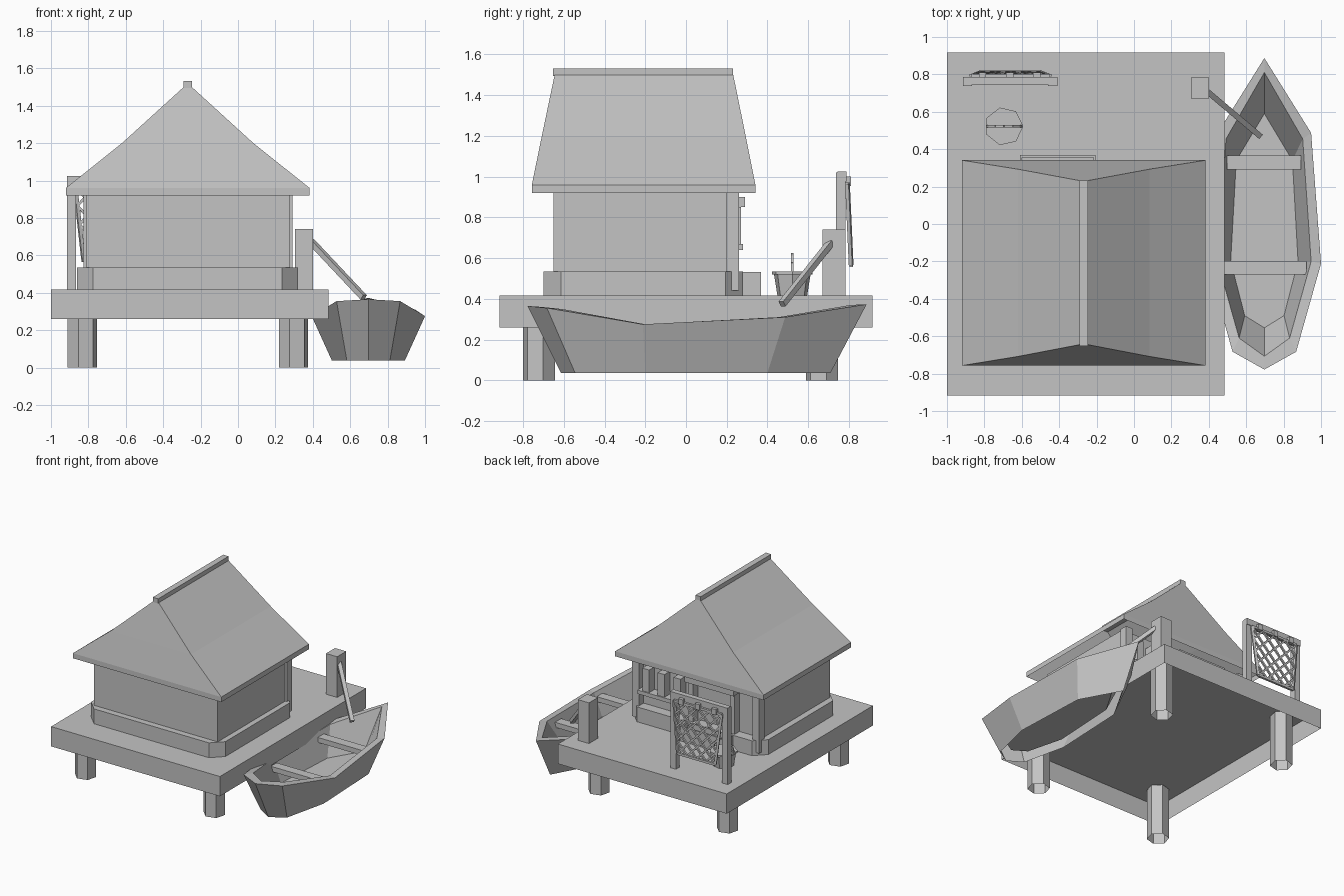
import bpy, bmesh, math
from mathutils import Vector, Matrix

if "Cube" in bpy.data.objects:
    bpy.data.objects.remove(bpy.data.objects["Cube"], do_unlink=True)

grey = bpy.data.materials.new("plain_grey")
grey.use_nodes = True
colour = (0.55, 0.55, 0.55, 1)
grey.diffuse_color = colour
grey.node_tree.nodes["Principled BSDF"].inputs["Base Color"].default_value = colour


def finish(name, bm):
    """Turn a bmesh into a named object."""
    bmesh.ops.recalc_face_normals(bm, faces=bm.faces)
    mesh = bpy.data.meshes.new(name)
    bm.to_mesh(mesh)
    bm.free()
    mesh.materials.append(grey)
    obj = bpy.data.objects.new(name, mesh)
    bpy.context.collection.objects.link(obj)
    return obj


def box(name, x, y, z):
    """Box from (low, high) pairs."""
    spans = (x, y, z)
    mid = Vector([(a + b) / 2 for a, b in spans])
    size = Matrix.Diagonal([b - a for a, b in spans] + [1])
    bm = bmesh.new()
    bmesh.ops.create_cube(bm, size=1, matrix=Matrix.Translation(mid) @ size)
    return finish(name, bm)


def add_beam(bm, a, b, width):
    """Square bar between two points."""
    a, b = Vector(a), Vector(b)
    turn = (b - a).to_track_quat('Z', 'Y').to_matrix().to_4x4()
    size = Matrix.Diagonal((width, width, (b - a).length, 1))
    bmesh.ops.create_cube(bm, size=1, matrix=Matrix.Translation((a + b) / 2) @ turn @ size)


def loft(name, rings):
    """Bridge matching rings, open at the base and capped at the end."""
    bm = bmesh.new()
    loops = [[bm.verts.new(p) for p in ring] for ring in rings]
    for low, high in zip(loops, loops[1:]):
        for i in range(len(low)):
            j = (i + 1) % len(low)
            bm.faces.new((low[i], low[j], high[j], high[i]))
    bm.faces.new(loops[-1])
    return finish(name, bm)


def polygon(cx, cy, z, radius, sides, turn=0):
    return [(cx + radius * math.cos(turn + math.tau * i / sides),
             cy + radius * math.sin(turn + math.tau * i / sides), z) for i in range(sides)]


def rectangle(x0, x1, y0, y1, z):
    return [(x0, y0, z), (x1, y0, z), (x1, y1, z), (x0, y1, z)]


# Hollow deck on hexagonal stilts
loft("deck", [rectangle(-1, 0.483, -0.917, 0.917, z) for z in (0.26, 0.417)])
for x in (-0.833, 0.297):
    for y in (-0.722, 0.668):
        loft("stilt", [polygon(x, y, z, 0.081, 6, math.radians(15)) for z in (0, 0.41)])

# Plinth with cut corners
x0, x1, y0, y1, c = -0.86, 0.32, -0.70, 0.28, 0.085
outline = [(x0 + c, y0), (x1 - c, y0), (x1, y0 + c), (x1, y1 - c),
           (x1 - c, y1), (x0 + c, y1), (x0, y1 - c), (x0, y0 + c)]
loft("plinth", [[(x, y, z) for x, y in outline] for z in (0.417, 0.535)])

# Walls, corner posts, door and window
box("walls", (-0.81, 0.277), (-0.65, 0.2), (0.53, 0.93))
for x in (-0.825, 0.232):
    box("corner_post", (x, x + 0.06), (0.196, 0.26), (0.44, 0.93))
box("door_lintel", (-0.62, -0.19), (0.19, 0.29), (0.85, 0.90))
for x in (-0.61, -0.245):
    box("door_jamb", (x, x + 0.04), (0.19, 0.26), (0.53, 0.86))
box("window_sill", (-0.17, 0.23), (0.19, 0.28), (0.64, 0.67))
for x in (-0.14, 0.0, 0.135):
    box("window_slat", (x, x + 0.06), (0.19, 0.27), (0.66, 0.85))

# Open crate by the door
rim = (-0.61, -0.205, 0.275, 0.368)
inside = (-0.598, -0.217, 0.287, 0.356)
loft("door_crate", [rectangle(*rim, 0.417), rectangle(*rim, 0.533),
                    rectangle(*inside, 0.533), rectangle(*inside, 0.43)])

# Hollow roof with two slopes and leaning gables
loft("roof", [rectangle(-0.92, 0.383, -0.757, 0.341, 0.92),
              rectangle(-0.92, 0.383, -0.757, 0.341, 0.96),
              rectangle(-0.62, 0.082, -0.708, 0.293, 1.2),
              rectangle(-0.29, -0.247, -0.645, 0.232, 1.5)])
box("ridge_beam", (-0.292, -0.245), (-0.652, 0.232), (1.495, 1.532))


# Boat hull, outside then inside
def hull_ring(half):
    cx = 0.697
    return ([(cx + dx, y, z) for dx, y, z in half]
            + [(cx - dx, y, z) for dx, y, z in half[-2:0:-1]])


keel = [(0, 0.71, 0.037), (0.17, 0.40, 0.037), (0.195, -0.2, 0.037),
        (0.115, -0.545, 0.037), (0, -0.615, 0.037)]
gunwale = [(0, 0.887, 0.373), (0.25, 0.487, 0.31), (0.303, -0.212, 0.275),
           (0.17, -0.683, 0.355), (0, -0.778, 0.365)]
lip = [(0, 0.81, 0.37), (0.205, 0.455, 0.31), (0.25, -0.2, 0.275), (0.135, -0.61, 0.35), (0, -0.707, 0.36)]
floor = [(0, 0.59, 0.1), (0.15, 0.34, 0.1), (0.18, -0.2, 0.1), (0.105, -0.49, 0.1), (0, -0.555, 0.1)]
loft("boat_hull", [hull_ring(h) for h in (keel, gunwale, lip, floor)])
box("front_thwart", (0.477, 0.922), (-0.27, -0.197), (0.21, 0.25))
box("back_thwart", (0.497, 0.893), (0.291, 0.367), (0.23, 0.27))

# Mooring post and line
box("mooring_post", (0.304, 0.402), (0.67, 0.783), (0.41, 0.74))
bm = bmesh.new()
add_beam(bm, (0.39, 0.71, 0.675), (0.672, 0.472, 0.375), 0.03)
finish("mooring_line", bm)

# Drying rack
for x in (-0.915, -0.46):
    box("rack_post", (x, x + 0.05), (0.737, 0.783), (0.41, 1.02))
box("rack_bar", (-0.915, -0.41), (0.745, 0.787), (0.975, 1.025))
for x in (-0.83, -0.685, -0.54):
    box("net_hook", (x, x + 0.04), (0.78, 0.811), (0.955, 1.0))


# Net hanging from the rack, narrower at the bottom
def net_point(u, v):
    half = 0.165 + 0.045 * v
    return (-0.66 + (2 * u - 1) * half, 0.811 - 0.018 * v, 0.565 + 0.4 * v)


bm = bmesh.new()
corners = [(0, 0), (1, 0), (1, 1), (0, 1)]
for i in range(4):
    add_beam(bm, net_point(*corners[i]), net_point(*corners[i - 1]), 0.018)
cells = 4
for k in range(1, 2 * cells):
    s = k / cells
    u0, u1 = max(0, s - 1), min(1, s)
    add_beam(bm, net_point(u0, s - u0), net_point(u1, s - u1), 0.014)
    add_beam(bm, net_point(1 - u0, s - u0), net_point(1 - u1, s - u1), 0.014)
finish("hanging_net", bm)

# Bucket with lip and arched handle
cx, cy = -0.695, 0.522
loft("bucket", [polygon(cx, cy, z, r, 7) for r, z in
                ((0.075, 0.417), (0.092, 0.52), (0.103, 0.52), (0.103, 0.535))])
bm = bmesh.new()
arch = [(cx + 0.09 * math.cos(math.pi * i / 6), cy, 0.53 + 0.09 * math.sin(math.pi * i / 6))
        for i in range(7)]
for a, b in zip(arch, arch[1:]):
    add_beam(bm, a, b, 0.012)
finish("bucket_handle", bm)
